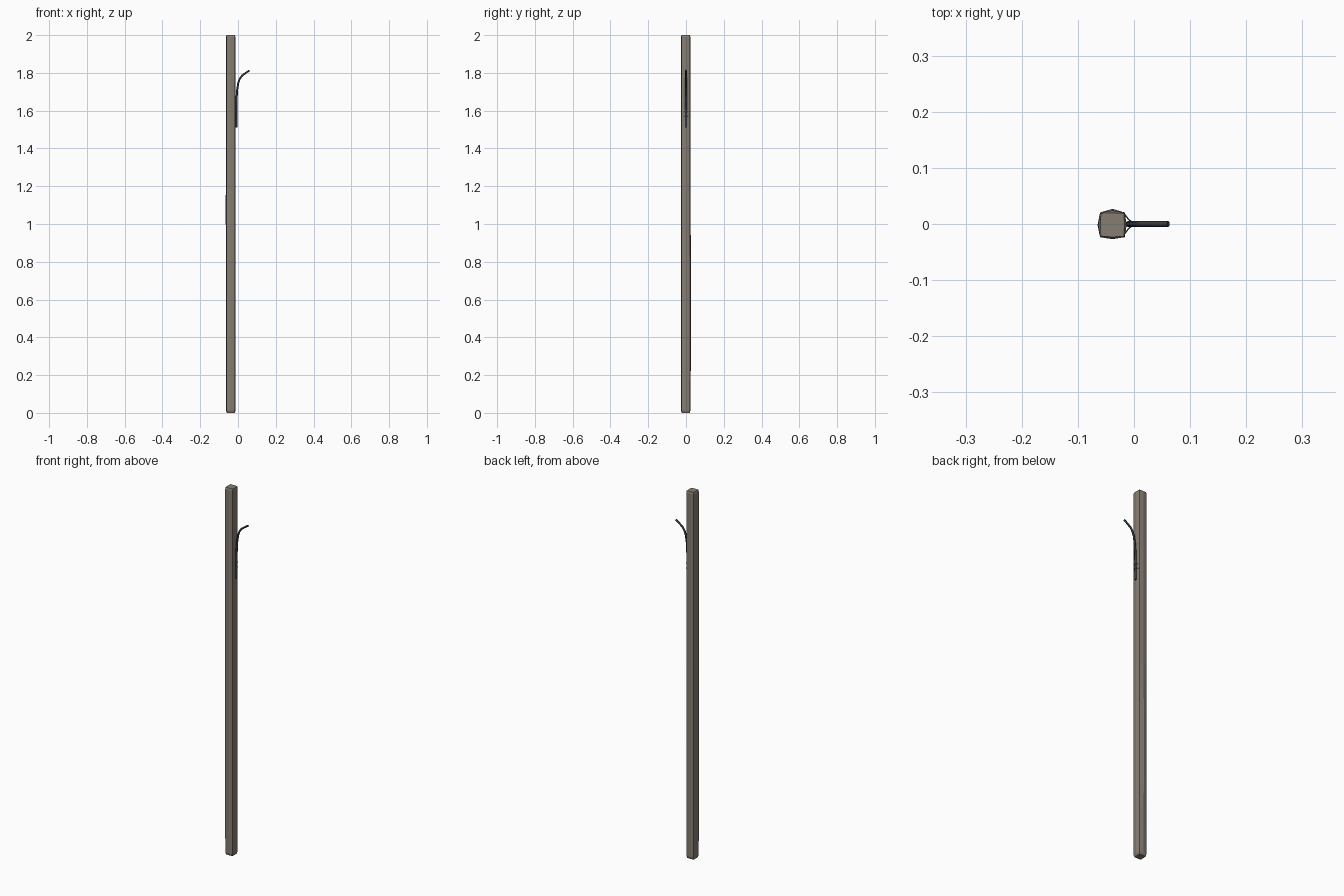
import bpy, bmesh, math
from mathutils import Vector

if "Cube" in bpy.data.objects:
    bpy.data.objects.remove(bpy.data.objects["Cube"])


def material(name, rgb):
    m = bpy.data.materials.new(name)
    m.diffuse_color = (*rgb, 1)
    m.use_nodes = True
    m.node_tree.nodes["Principled BSDF"].inputs["Base Color"].default_value = m.diffuse_color
    return m


wood = material("weathered wood", (0.235, 0.205, 0.17))
iron = material("dark iron", (0.04, 0.043, 0.048))
steel = material("grey wire", (0.19, 0.20, 0.21))


def loft(name, rings, mat, angle=30):
    """Skin a list of equal-length closed rings and cap both ends."""
    bm = bmesh.new()
    loops = [[bm.verts.new(p) for p in r] for r in rings]
    n = len(loops[0])
    for a, b in zip(loops, loops[1:]):
        for i in range(n):
            j = (i + 1) % n
            bm.faces.new((a[i], a[j], b[j], b[i]))
    bm.faces.new(loops[0][::-1])
    bm.faces.new(loops[-1])
    bmesh.ops.recalc_face_normals(bm, faces=bm.faces)
    me = bpy.data.meshes.new(name)
    bm.to_mesh(me)
    bm.free()
    me.materials.append(mat)
    ob = bpy.data.objects.new(name, me)
    bpy.context.collection.objects.link(ob)
    bpy.context.view_layer.objects.active = ob
    ob.select_set(True)
    bpy.ops.object.shade_smooth_by_angle(angle=math.radians(angle))
    ob.select_set(False)
    return ob


def rod(name, path, radii, mat, sides=8):
    """Round rod along a path of points."""
    pts = [Vector(p) for p in path]
    rings = []
    for k, p in enumerate(pts):
        t = (pts[min(k + 1, len(pts) - 1)] - pts[max(k - 1, 0)]).normalized()
        u = Vector((0, 1, 0)) if abs(t.y) < 0.7 else Vector((0, 0, 1))
        u = (u - t * u.dot(t)).normalized()
        v = t.cross(u)
        ring = []
        for i in range(sides):
            a = 2 * math.pi * i / sides
            ring.append(p + (u * math.cos(a) + v * math.sin(a)) * radii[k])
        rings.append(ring)
    return loft(name, rings, mat, 50)


# Post: square section whose faces swell slightly to a central ridge
CX, CY = -0.0385, -0.0015


def post_ring(z, corner, mid, back=0.0, left=0.0):
    c, m = corner, mid
    pts = [(m, 0), (c, c), (0, m + back), (-c, c),
           (-m - left, 0), (-c, -c), (0, -m), (c, -c)]
    return [(CX + x, CY + y, z) for x, y in pts]


levels = [(0, .019, .020, 0, 0), (.012, .0215, .0255, 0, 0),
          (.1, .022, .0255, 0, 0), (.42, .022, .0255, .003, 0),
          (.8, .022, .0255, .003, 0), (1.03, .022, .0255, 0, .001),
          (1.06, .022, .0255, 0, .001), (1.15, .022, .0255, 0, .001),
          (1.18, .022, .0255, 0, 0), (1.99, .022, .0255, 0, 0),
          (2.0, .0205, .0215, 0, 0)]
loft("post", [post_ring(*l) for l in levels], wood, 15)

# Hook: straight tail against the post, sweeping outward at the top
hook_path = [(-.0095, 0, 1.51), (-.0095, 0, 1.60), (-.008, 0, 1.66),
             (-.0045, 0, 1.71), (.001, 0, 1.745), (.009, 0, 1.768),
             (.021, 0, 1.785), (.038, 0, 1.798), (.061, 0, 1.813)]
rod("hook", hook_path, [.0058, .0058, .0055] + [.005] * 6, iron)

# Two thin wires holding the hook tail to the post
for k, z in enumerate((1.57, 1.595)):
    path = [(-.0165, -.017, z), (-.0095, -.008, z), (-.003, -.003, z),
            (-.003, .003, z), (-.0095, .008, z), (-.0165, .017, z)]
    rod(f"tie_wire_{k + 1}", path, [.0015] * 6, steel, 6)
